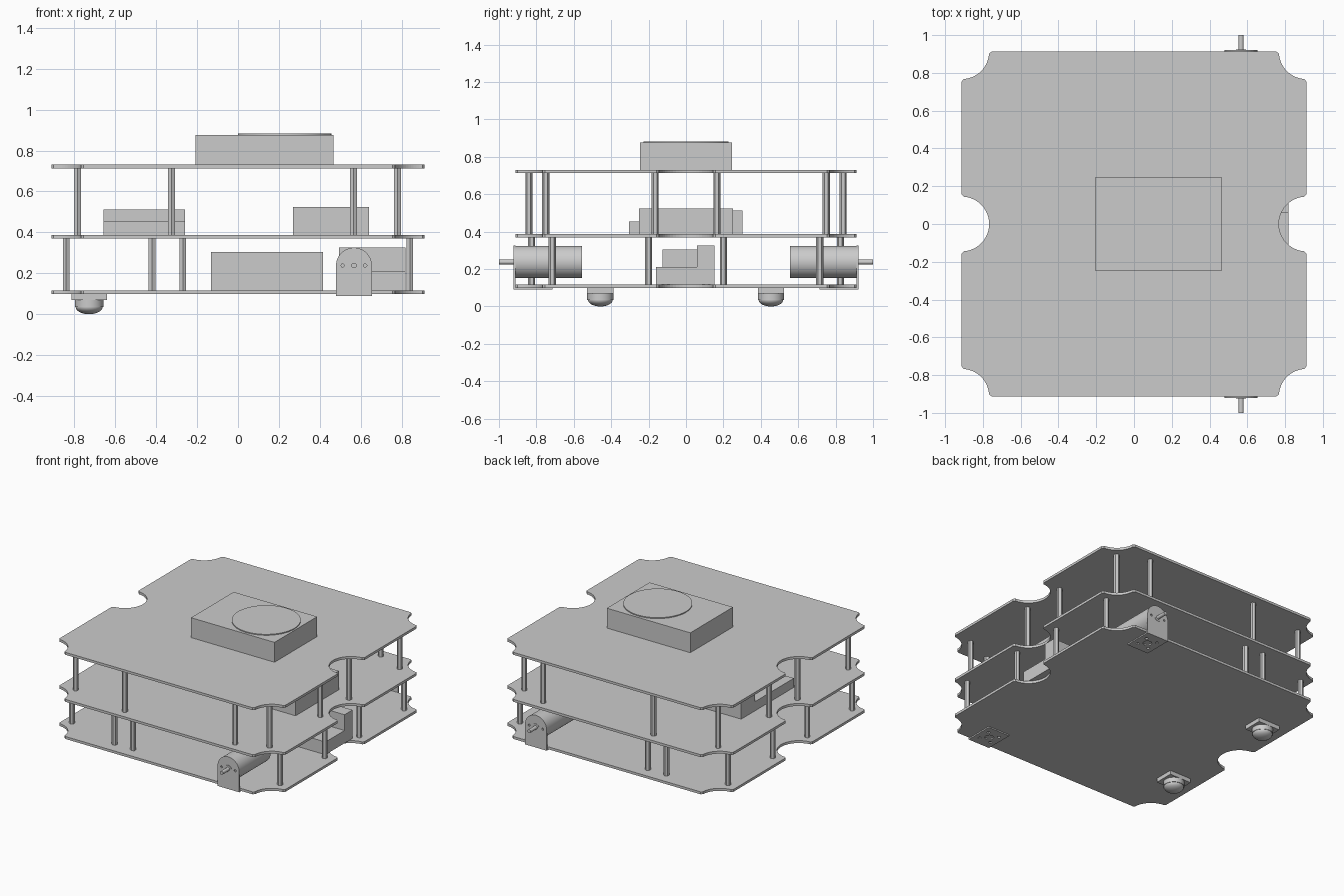
import bpy
from math import sin, cos, radians, pi
from mathutils import Matrix

if "Cube" in bpy.data.objects:
    bpy.data.objects.remove(bpy.data.objects["Cube"])


def add(name, mesh):
    ob = bpy.data.objects.new(name, mesh)
    bpy.context.collection.objects.link(ob)
    return ob


def circle(cx, cy, r, n=20):
    return [(cx + r * cos(2 * pi * i / n), cy + r * sin(2 * pi * i / n)) for i in range(n)]


def prism(name, loops, thick, matrix):
    """Extrude 2D loops (outline first, then holes); matrix places the mid-plane."""
    cu = bpy.data.curves.new(name, 'CURVE')
    cu.dimensions = '2D'
    cu.fill_mode = 'BOTH'
    cu.extrude = thick / 2
    for pts in loops:
        sp = cu.splines.new('POLY')
        sp.points.add(len(pts) - 1)
        for p, q in zip(sp.points, pts):
            p.co = (q[0], q[1], 0, 1)
        sp.use_cyclic_u = True
    tmp = add(name + "_curve", cu)
    dg = bpy.context.evaluated_depsgraph_get()
    me = bpy.data.meshes.new_from_object(tmp.evaluated_get(dg))
    bpy.data.objects.remove(tmp)
    me.transform(matrix)
    me.shade_flat()
    return add(name, me)


def box(name, x, y, z):
    bpy.ops.mesh.primitive_cube_add(size=1, location=[sum(v) / 2 for v in (x, y, z)])
    ob = bpy.context.object
    ob.name = name
    ob.scale = [v[1] - v[0] for v in (x, y, z)]
    return ob


def cyl(name, loc, r, depth, n=32, rot=(0, 0, 0)):
    bpy.ops.mesh.primitive_cylinder_add(vertices=n, radius=r, depth=depth, location=loc, rotation=rot)
    ob = bpy.context.object
    ob.name = name
    if n > 6:
        bpy.ops.object.shade_smooth_by_angle(angle=radians(35))
    return ob


# Deck outline: square with scooped corners and a round notch on each side
H, R, E = 0.912, 0.145, 0.012


def scoop(cx, cy, a0, a1, n=14):
    return [(cx + R * cos(radians(a0 + (a1 - a0) * i / n)),
             cy + R * sin(radians(a0 + (a1 - a0) * i / n))) for i in range(n + 1)]


half = [(H, -H + R + E), (H, -R - E)]
half += scoop(H, 0, 266, 94, 24)
half += [(H, R + E), (H, H - R - E)]
half += scoop(H, H, 266, 184)
half += [(H - R - E, H), (-H + R + E, H)]
half += scoop(-H, H, 356, 274)
outline = half + [(-x, -y) for x, y in half]

for name, z in (("bottom_deck", 0.108), ("middle_deck", 0.379), ("top_deck", 0.722)):
    prism(name, [outline], 0.018, Matrix.Translation((0, 0, z)))

# Hexagonal standoffs between decks
lower = [(0.84, 0.715), (-0.84, 0.715), (0.84, 0.2), (-0.84, 0.2), (-0.42, 0.825), (-0.27, 0.825)]
upper = [(0.78, 0.75), (-0.785, 0.75), (0.78, 0.165), (-0.785, 0.165), (0.565, 0.84), (-0.325, 0.84)]
for level, posts, z0, z1 in (("lower", lower, 0.117, 0.37), ("upper", upper, 0.388, 0.713)):
    for x, y in posts:
        for s in (-1, 1):
            cyl(level + "_standoff", (x, s * y, (z0 + z1) / 2), 0.019, z1 - z0, 6)

# Sensor block with round lid on the top deck
box("sensor_block", (-0.207, 0.467), (-0.246, 0.246), (0.731, 0.876))
cyl("sensor_lid", (0.228, 0, 0.8795), 0.228, 0.007, 64)

# Components on the middle and bottom decks
box("middle_module", (0.268, 0.64), (-0.25, 0.25), (0.388, 0.525))
box("battery_block", (-0.132, 0.415), (-0.125, 0.125), (0.117, 0.304))
YZ = Matrix(((0, 0, 1, 0), (1, 0, 0, 0), (0, 1, 0, 0), (0, 0, 0, 1)))  # profile in y-z, extruded on x


def step_block(name, x0, x1, y0, ys, y1, z0, zs, z1):
    prof = [(y0, z0), (y1, z0), (y1, z1), (ys, z1), (ys, zs), (y0, zs)]
    prism(name, [prof], x1 - x0, Matrix.Translation(((x0 + x1) / 2, 0, 0)) @ YZ)


step_block("computer_board", -0.657, -0.258, -0.305, 0.14, 0.302, 0.388, 0.455, 0.512)
step_block("motor_driver", 0.493, 0.818, -0.16, 0.06, 0.152, 0.117, 0.21, 0.325)

# Ball casters
for y in (-0.458, 0.454):
    box("caster_flange", (-0.815, -0.64), (y - 0.07, y + 0.07), (0.07, 0.099))
    cyl("caster_housing", (-0.728, y, 0.054), 0.07, 0.036, 40)
    bpy.ops.mesh.primitive_uv_sphere_add(segments=32, ring_count=16, radius=1, location=(-0.728, y, 0.036))
    ball = bpy.context.object
    ball.name = "caster_ball"
    ball.scale = (0.066, 0.066, 0.036)
    bpy.ops.object.shade_smooth()

# Motors with L brackets, mirrored front and back
MX, MZ, MR = 0.567, 0.238, 0.0875
face = [(-MR, 0.09), (MR, 0.09)]
face += [(MR * cos(pi * i / 24), MZ + MR * sin(pi * i / 24)) for i in range(25)]
face_holes = [circle(sx * 0.055, MZ, 0.008, 12) for sx in (-1, 1)]
XZ = Matrix.Rotation(pi / 2, 4, 'X')
foot = [(-MR, -0.1), (MR, -0.1), (MR, 0.1), (-MR, 0.1)]
foot_holes = [circle(0, 0, 0.03)] + [circle(sx * 0.045, sy * 0.045, 0.011, 12)
                                     for sx in (-1, 1) for sy in (-1, 1)]
for s, side in ((-1, "front"), (1, "back")):
    prism(side + "_bracket_face", [face] + face_holes, 0.009,
          Matrix.Translation((MX, s * 0.9165, 0)) @ XZ)
    prism(side + "_bracket_foot", [foot] + foot_holes, 0.009,
          Matrix.Translation((MX, s * 0.813, 0.0945)))
    cyl(side + "_motor", (MX, s * 0.734, MZ), 0.0865, 0.356, 40, (pi / 2, 0, 0))
    cyl(side + "_motor_boss", (MX, s * 0.918, MZ), 0.026, 0.01, 24, (pi / 2, 0, 0))
    cyl(side + "_shaft", (MX, s * 0.955, MZ), 0.013, 0.09, 20, (pi / 2, 0, 0))
